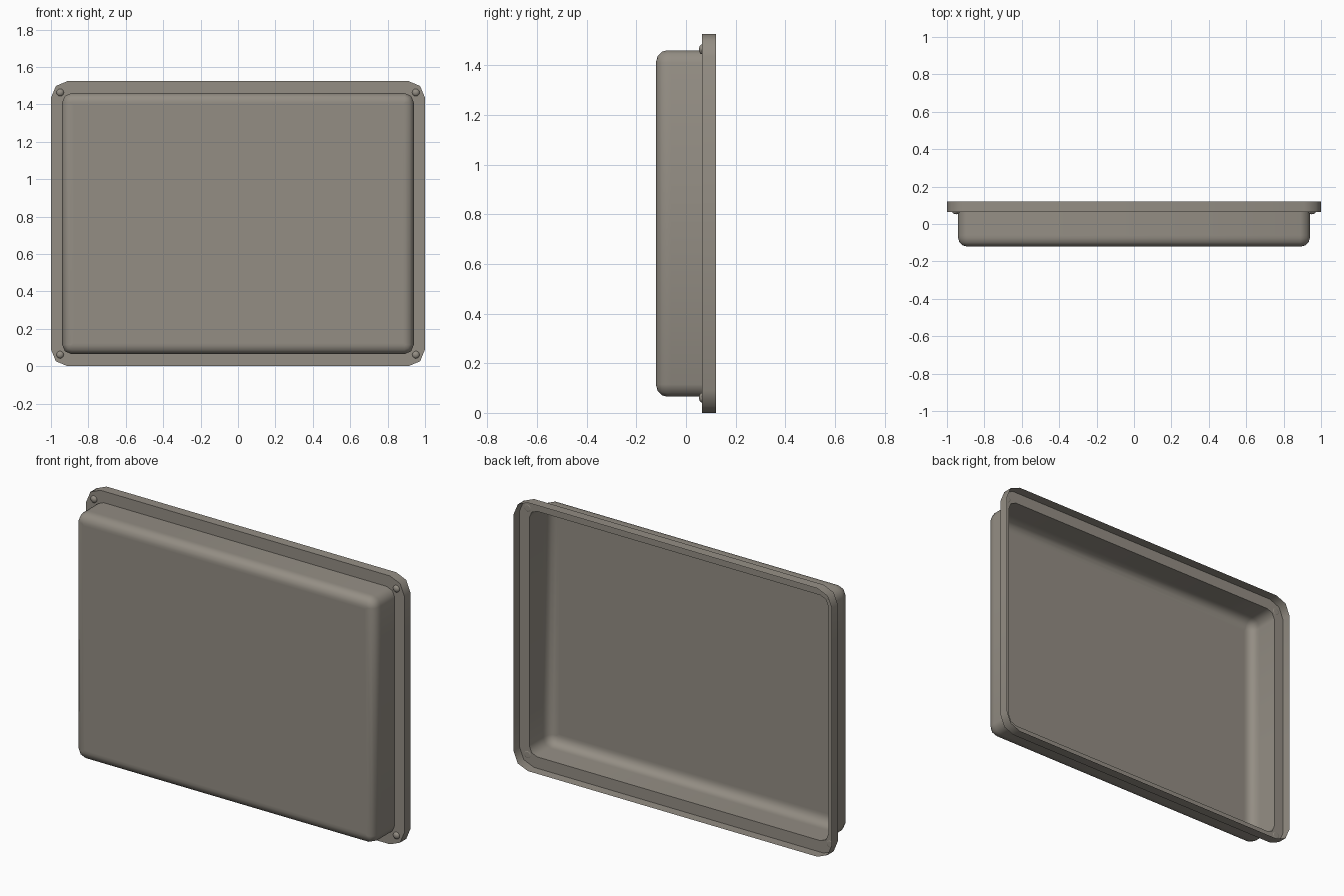
import bpy, bmesh
from math import sin, cos, pi, radians

cube = bpy.data.objects.get("Cube")
if cube:
    bpy.data.objects.remove(cube, do_unlink=True)

MID_Z = 0.7625
FLANGE_Y, BACK_Y, FRONT_Y = 0.065, 0.12, -0.12

metal = bpy.data.materials.new("warm grey")
colour = (0.296, 0.27, 0.231, 1)
metal.diffuse_color = colour
metal.use_nodes = True
metal.node_tree.nodes["Principled BSDF"].inputs["Base Color"].default_value = colour


def finish(bm, name):
    mesh = bpy.data.meshes.new(name)
    bm.to_mesh(mesh)
    bm.free()
    obj = bpy.data.objects.new(name, mesh)
    bpy.context.collection.objects.link(obj)
    mesh.materials.append(metal)
    bpy.ops.object.select_all(action="DESELECT")
    obj.select_set(True)
    bpy.context.view_layer.objects.active = obj
    bpy.ops.object.shade_smooth_by_angle(angle=radians(50))
    return obj


def ring(bm, half_x, half_z, radius, y, segs=2):
    """Rounded rectangle facing the front."""
    verts = []
    corners = ((1, 1), (-1, 1), (-1, -1), (1, -1))
    for quarter, (sx, sz) in enumerate(corners):
        for i in range(segs + 1):
            a = (quarter + i / segs) * pi / 2
            x = sx * (half_x - radius) + radius * cos(a)
            z = sz * (half_z - radius) + radius * sin(a)
            verts.append(bm.verts.new((x, y, MID_Z + z)))
    return verts


def bridge(bm, rings):
    for a, b in zip(rings, rings[1:]):
        n = len(a)
        for i in range(n):
            j = (i + 1) % n
            bm.faces.new((a[i], a[j], b[j], b[i]))


BOX_X, BOX_Z, BOX_R, EDGE = 0.94, 0.6975, 0.05, 0.045

# Flange: thin skirt open at the back, and a plate around the pan opening
bm = bmesh.new()
bridge(bm, [ring(bm, 1, MID_Z, 0.09, BACK_Y),
            ring(bm, 1, MID_Z, 0.09, FLANGE_Y),
            ring(bm, BOX_X, BOX_Z, BOX_R, FLANGE_Y)])
finish(bm, "flange")

# Pan: thin shell with a rounded front edge
bm = bmesh.new()
steps = [(0, FLANGE_Y), (0, FRONT_Y + EDGE + 0.015)]
for i in range(4):
    a = i / 3 * pi / 2
    steps.append((EDGE * (1 - cos(a)), FRONT_Y + EDGE * (1 - sin(a))))
steps.append((EDGE + 0.015, FRONT_Y))
rings = [ring(bm, BOX_X - d, BOX_Z - d, max(BOX_R - d, 0.004), y) for d, y in steps]
bridge(bm, rings)
bm.faces.new(rings[-1])
finish(bm, "pan")

# Rivets: shallow domes at the flange corners
for side, sx in (("right", -1), ("left", 1)):
    for level, sz in (("lower", -1), ("upper", 1)):
        bm = bmesh.new()
        bmesh.ops.create_uvsphere(bm, u_segments=12, v_segments=8, radius=0.02)
        for v in bm.verts:
            x, y, z = v.co
            v.co = (x, min(-z * 0.65, 0.001), y)
        bmesh.ops.recalc_face_normals(bm, faces=bm.faces)
        rivet = finish(bm, f"rivet_{level}_{side}")
        rivet.location = (sx * 0.951, FLANGE_Y, MID_Z + sz * 0.701)
